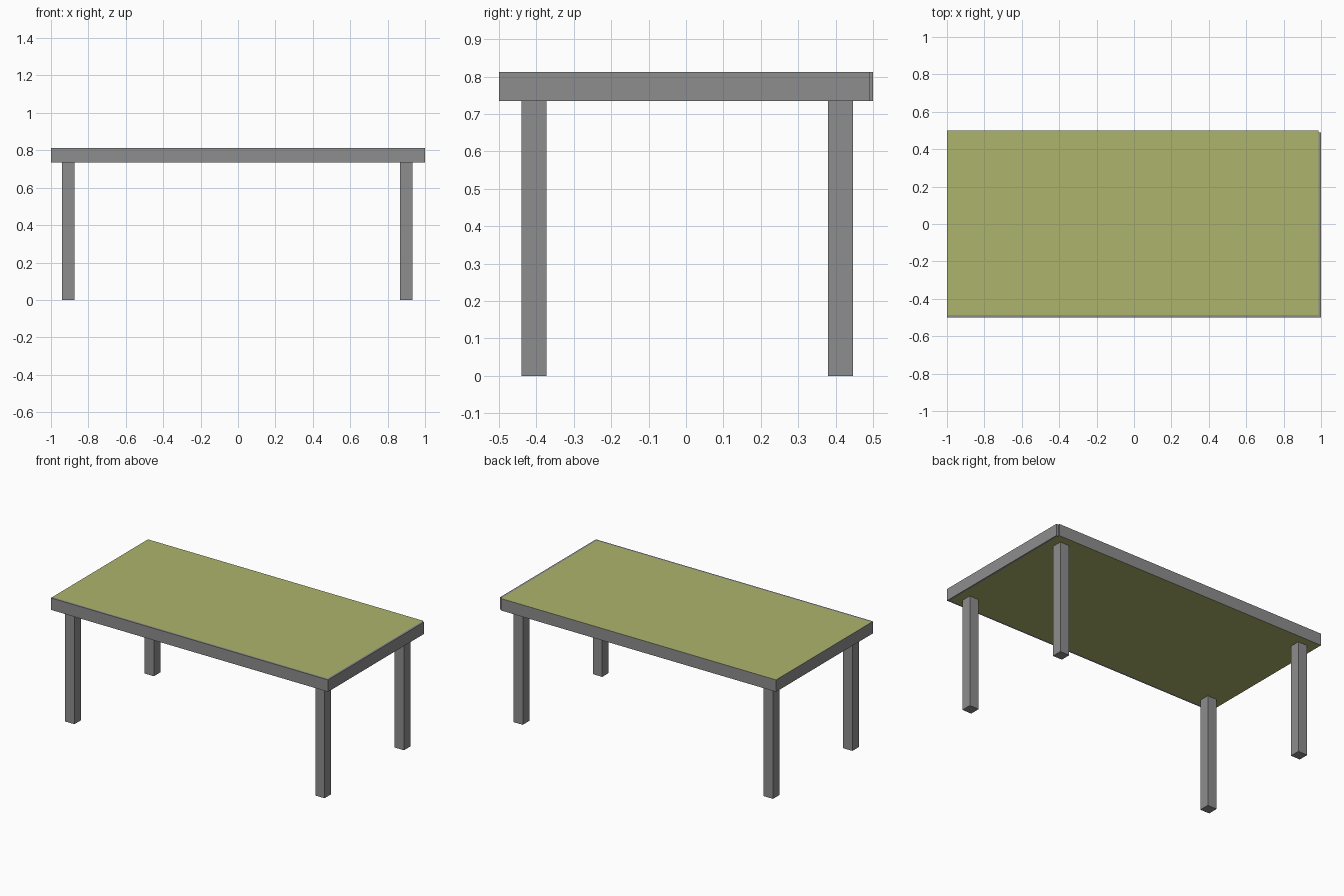
import bpy
import bmesh

if "Cube" in bpy.data.objects:
    bpy.data.objects.remove(bpy.data.objects["Cube"])


def material(name, rgb):
    m = bpy.data.materials.new(name)
    m.diffuse_color = (*rgb, 1.0)
    m.use_nodes = True
    m.node_tree.nodes["Principled BSDF"].inputs["Base Color"].default_value = m.diffuse_color
    return m


GREY = material("grey", (0.27, 0.27, 0.27))
OLIVE = material("olive green", (0.42, 0.455, 0.155))


def box(name, x, y, z, mats=(GREY,)):
    """Axis-aligned box from (min, max) ranges; a second material goes on top and bottom."""
    bm = bmesh.new()
    bmesh.ops.create_cube(bm, size=1)
    for v in bm.verts:
        v.co = [r[0] if c < 0 else r[1] for c, r in zip(v.co, (x, y, z))]
    bm.normal_update()
    for f in bm.faces:
        f.material_index = 1 if len(mats) > 1 and abs(f.normal.z) > 0.5 else 0
    mesh = bpy.data.meshes.new(name)
    bm.to_mesh(mesh)
    bm.free()
    for m in mats:
        mesh.materials.append(m)
    ob = bpy.data.objects.new(name, mesh)
    bpy.context.collection.objects.link(ob)
    return ob


TOP = (0.735, 0.813)
EDGE = 0.014  # thickness of the edging strips

# Table top: olive faces with grey sides
box("table_top", (-1, 1 - EDGE), (-0.5 + EDGE, 0.5), TOP, (GREY, OLIVE))

# Edging strips along the front and right sides
box("front_edging", (-1, 1 - EDGE), (-0.5, -0.5 + EDGE), TOP)
box("right_edging", (1 - EDGE, 1), (-0.5, 0.49), TOP)

# Four square legs
for side, x in (("left", (-0.94, -0.873)), ("right", (0.866, 0.933))):
    for end, y in (("front", (-0.44, -0.373)), ("back", (0.379, 0.446))):
        box(f"{end}_{side}_leg", x, y, (0, TOP[0]))
